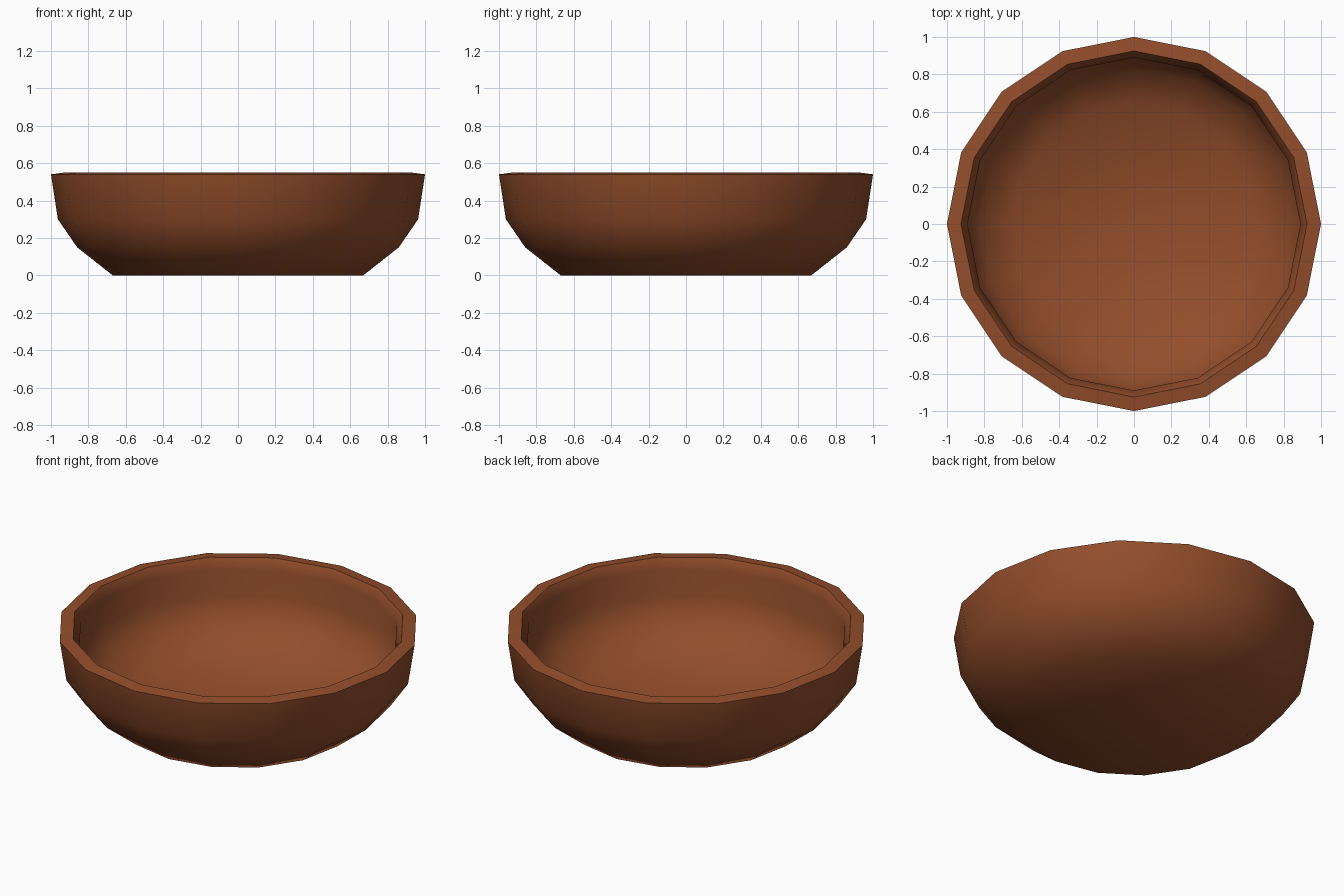
import bpy, bmesh, math

if "Cube" in bpy.data.objects:
    bpy.data.objects.remove(bpy.data.objects["Cube"])

SIDES = 16

# Wall profile (radius, height): outside going up, over the rim and its
# overhanging inner lip, then the thin inside wall going down
PROFILE = [(0.67, 0.0), (0.86, 0.15), (0.963, 0.30), (1.0, 0.54),
           (0.925, 0.55), (0.89, 0.49), (0.93, 0.31), (0.83, 0.165), (0.65, 0.025)]

# Revolve the profile into rings
bm = bmesh.new()
rings = []
for r, z in PROFILE:
    rings.append([bm.verts.new((r * math.cos(2 * math.pi * i / SIDES),
                                r * math.sin(2 * math.pi * i / SIDES), z))
                  for i in range(SIDES)])
for a, b in zip(rings, rings[1:]):
    for i in range(SIDES):
        j = (i + 1) % SIDES
        bm.faces.new((a[i], a[j], b[j], b[i]))

# Flat underside and inner floor
bm.faces.new(rings[0][::-1])
bm.faces.new(rings[-1])
bmesh.ops.recalc_face_normals(bm, faces=bm.faces)

mesh = bpy.data.meshes.new("bowl")
bm.to_mesh(mesh)
bm.free()
bowl = bpy.data.objects.new("bowl", mesh)
bpy.context.collection.objects.link(bowl)

# Brown clay colour
clay = bpy.data.materials.new("brown_clay")
clay.diffuse_color = (0.29, 0.075, 0.024, 1)
clay.use_nodes = True
clay.node_tree.nodes["Principled BSDF"].inputs["Base Color"].default_value = clay.diffuse_color
mesh.materials.append(clay)

# Smooth walls, crisp rim edges
bpy.context.view_layer.objects.active = bowl
bowl.select_set(True)
bpy.ops.object.shade_smooth_by_angle(angle=math.radians(50))
